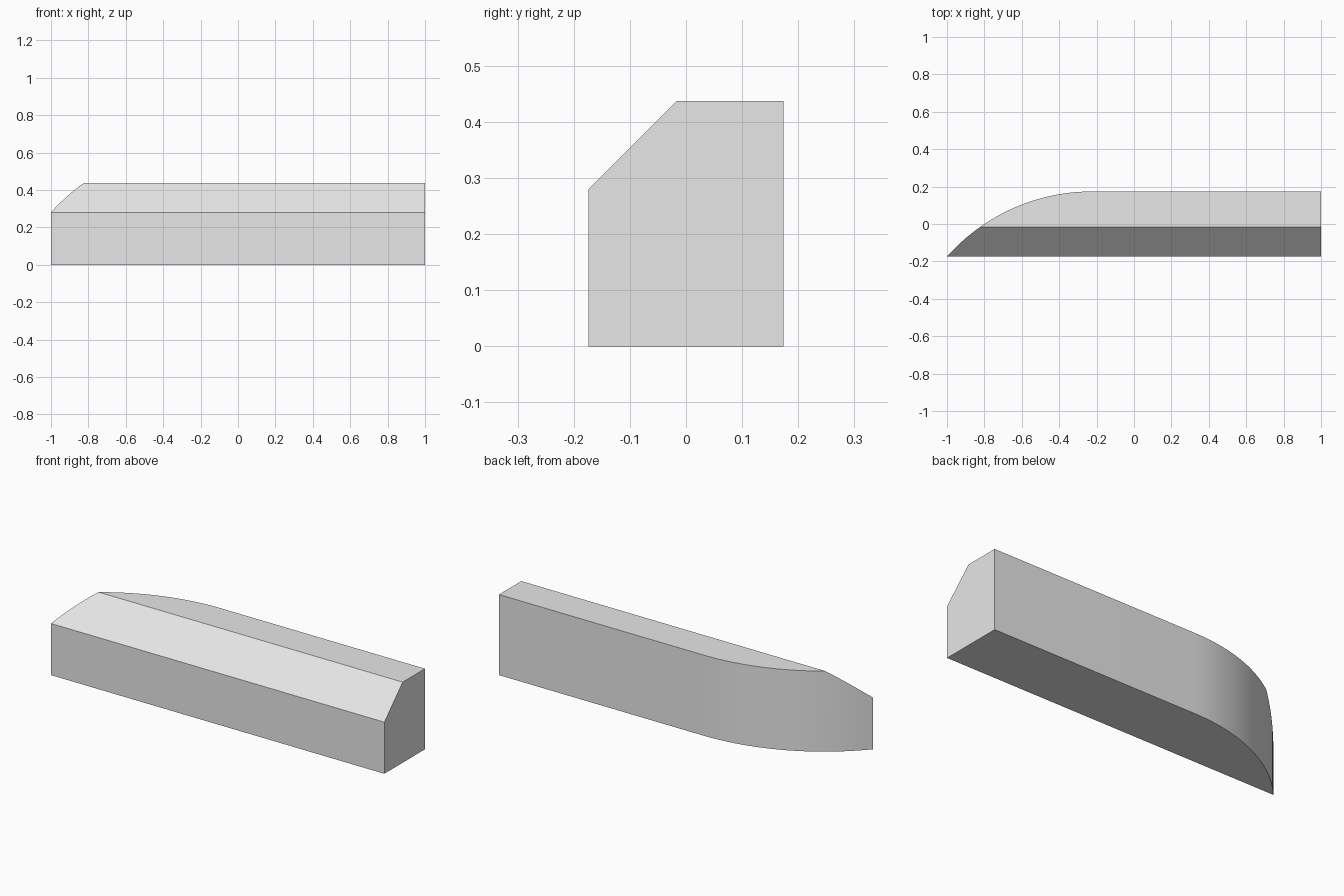
import bpy
import bmesh
import math
from mathutils import Vector

cube = bpy.data.objects.get("Cube")
if cube:
    bpy.data.objects.remove(cube, do_unlink=True)

HALF_DEPTH = 0.174
HEIGHT = 0.437
CHAMFER_Z = 0.28       # where the front slope begins
ARC_END_X = -0.225     # where the rounded end meets the straight back
SEGMENTS = 24

grey = bpy.data.materials.new("light grey")
grey.use_nodes = True
colour = (0.8, 0.8, 0.8, 1.0)
grey.diffuse_color = colour
grey.node_tree.nodes["Principled BSDF"].inputs["Base Color"].default_value = colour

# Plan outline: straight front, square left end, arc tangent to the back
run, rise = 1 + ARC_END_X, 2 * HALF_DEPTH
radius = (run ** 2 + rise ** 2) / (2 * rise)
sweep = math.asin(run / radius)
outline = [(1, -HALF_DEPTH), (1, HALF_DEPTH)]
for i in range(SEGMENTS + 1):
    a = sweep * i / SEGMENTS
    outline.append((ARC_END_X - radius * math.sin(a),
                    HALF_DEPTH - radius * (1 - math.cos(a))))

# Extrude the outline into a solid block
bm = bmesh.new()
base = bm.faces.new([bm.verts.new((x, y, 0)) for x, y in outline])
top = bmesh.ops.extrude_face_region(bm, geom=[base], use_keep_orig=True)
top_verts = [g for g in top["geom"] if isinstance(g, bmesh.types.BMVert)]
bmesh.ops.translate(bm, verts=top_verts, vec=(0, 0, HEIGHT))

# Slice off the upper front edge at 45 degrees and close the cut
cut = bmesh.ops.bisect_plane(
    bm, geom=bm.verts[:] + bm.edges[:] + bm.faces[:],
    plane_co=(0, -HALF_DEPTH, CHAMFER_Z),
    plane_no=Vector((0, -1, 1)).normalized(), clear_outer=True)
rim = [g for g in cut["geom_cut"] if isinstance(g, bmesh.types.BMEdge)]
bmesh.ops.contextual_create(bm, geom=rim)
bmesh.ops.recalc_face_normals(bm, faces=bm.faces[:])

mesh = bpy.data.meshes.new("chamfered_block")
bm.to_mesh(mesh)
bm.free()
mesh.materials.append(grey)
block = bpy.data.objects.new("chamfered_block", mesh)
bpy.context.collection.objects.link(block)

# Smooth the rounded end while keeping the edges crisp
bpy.ops.object.select_all(action="DESELECT")
block.select_set(True)
bpy.context.view_layer.objects.active = block
bpy.ops.object.shade_smooth_by_angle(angle=math.radians(30))
